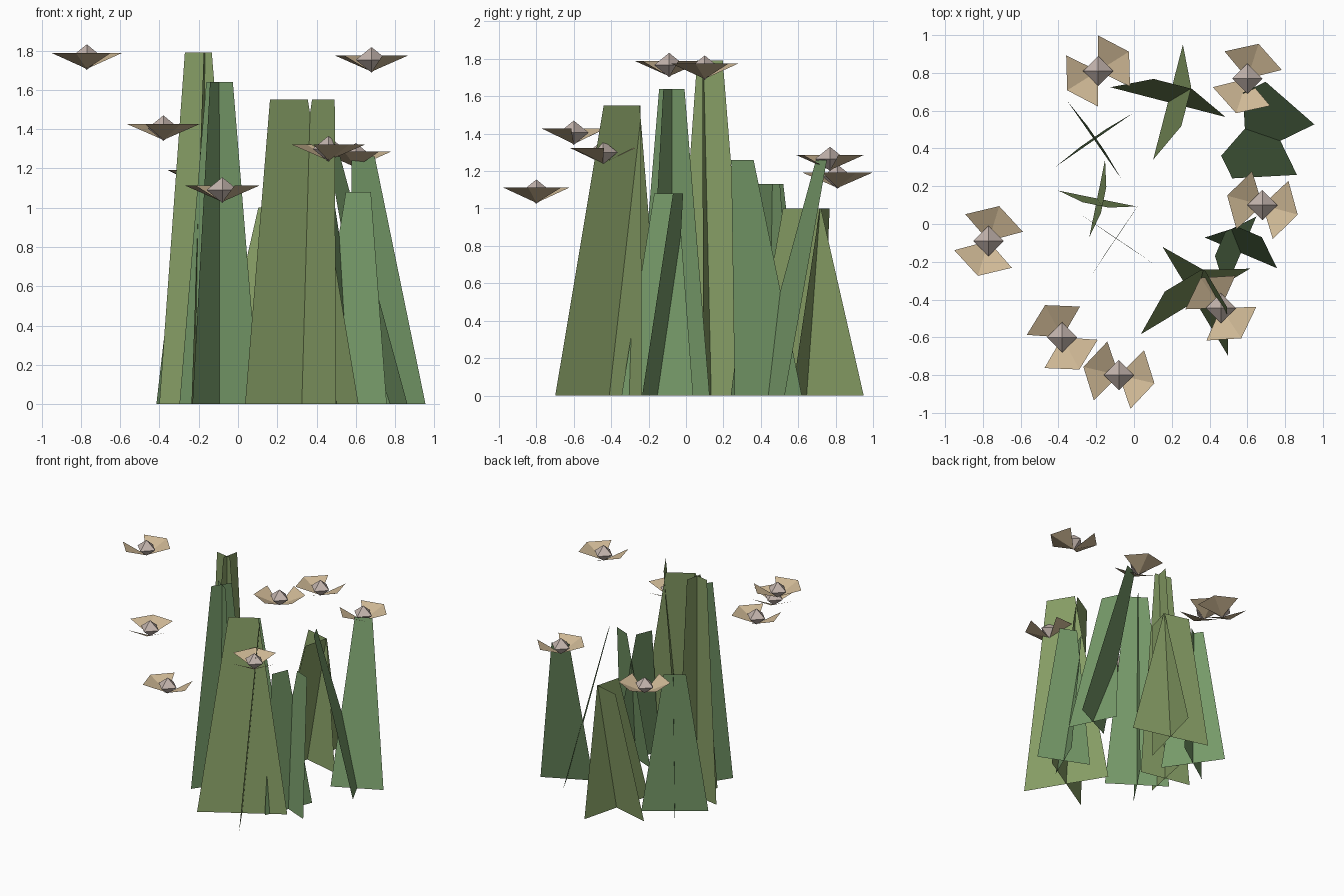
import bpy
from math import sin, cos, radians

if "Cube" in bpy.data.objects:
    bpy.data.objects.remove(bpy.data.objects["Cube"])


def material(name, rgb):
    m = bpy.data.materials.new(name)
    m.diffuse_color = (*rgb, 1)
    m.use_nodes = True
    m.node_tree.nodes["Principled BSDF"].inputs["Base Color"].default_value = m.diffuse_color
    return m


moss = material("moss_green", (0.24, 0.34, 0.13))
fern = material("fern_green", (0.18, 0.32, 0.14))
tan = material("wing_tan", (0.62, 0.48, 0.30))
grey = material("body_grey", (0.55, 0.46, 0.42))


def mesh_object(name, verts, faces, mat):
    me = bpy.data.meshes.new(name)
    me.from_pydata(verts, [], faces)
    me.materials.append(mat)
    ob = bpy.data.objects.new(name, me)
    bpy.context.collection.objects.link(ob)
    return ob


def polar(r, deg):
    return r * cos(radians(deg)), r * sin(radians(deg))


# Plant: two crossed tapered blades, each leaning along its own normal
def plant(i, x, y, half, height, angle, lean, mat):
    verts, faces = [], []
    for a in (angle, angle + 90):
        dx, dy = polar(1, a - 90)
        lx, ly = polar(lean, a)
        n = len(verts)
        verts += [(x - dx * half, y - dy * half, 0),
                  (x + dx * half, y + dy * half, 0),
                  (x + lx + dx * half / 3, y + ly + dy * half / 3, height),
                  (x + lx - dx * half / 3, y + ly - dy * half / 3, height)]
        faces.append((n, n + 1, n + 2, n + 3))
    mesh_object(f"plant_blades_{i}", verts, faces, mat)


# x, y, half width, height, lean direction, lean distance
plants = [
    (0.18, 0.645, 0.315, 1.00, -14.5, 0.10, moss),
    (-0.21, 0.445, 0.25, 1.13, 34.7, 0.012, fern),
    (-0.195, 0.135, 0.21, 1.79, -101.5, 0.035, moss),
    (-0.095, -0.077, 0.245, 1.64, 56, 0.002, fern),
    (0.775, 0.44, 0.20, 1.26, 116, 0.316, fern),
    (0.566, -0.153, 0.208, 1.08, 67, 0.12, fern),
    (0.325, -0.41, 0.337, 1.55, 31, 0.128, moss),
]
for i, p in enumerate(plants):
    plant(i, *p)


# Moth: octahedral body and two cupped wings, each a fan of two triangles
def moth(i, x, y, z, angle):
    ring = [(x + 0.08, y, z), (x, y + 0.08, z), (x - 0.08, y, z), (x, y - 0.08, z)]
    faces = []
    for k in range(4):
        n = (k + 1) % 4
        faces += [(k, n, 4), (n, k, 5)]
    mesh_object(f"moth_body_{i}", ring + [(x, y, z + 0.065), (x, y, z - 0.065)], faces, grey)
    for side, a in (("right", angle), ("left", angle + 180)):
        verts = [(x, y, z - 0.06)]
        for d, r in ((-58, 0.188), (0, 0.193), (58, 0.188)):
            px, py = polar(r, a + d)
            verts.append((x + px, y + py, z + 0.022))
        mesh_object(f"moth_{side}_wing_{i}", verts, [(0, 1, 2), (0, 2, 3)], tan)


moths = [
    (-0.77, -0.09, 1.767, 73), (-0.19, 0.81, 1.17, 32), (0.60, 0.77, 1.265, 72),
    (0.68, 0.10, 1.753, -15), (0.46, -0.445, 1.30, 124), (-0.08, -0.80, 1.09, -13),
    (-0.38, -0.60, 1.405, 118),
]
for i, m in enumerate(moths):
    moth(i, *m)
